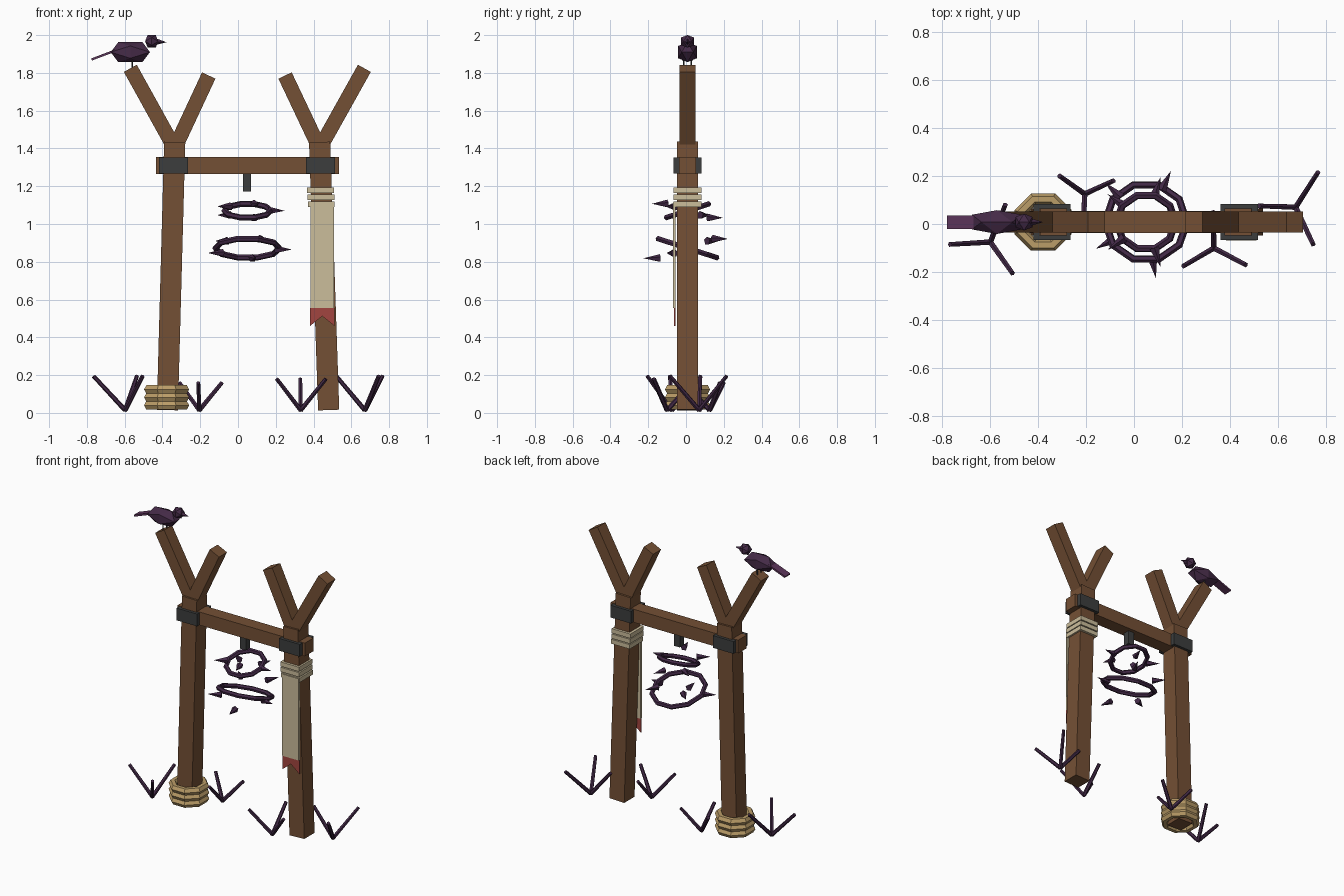
import bpy, bmesh, math
from mathutils import Vector, Matrix

if "Cube" in bpy.data.objects:
    bpy.data.objects.remove(bpy.data.objects["Cube"])

YC = 0.008  # depth of the frame's middle plane


def material(name, rgb):
    m = bpy.data.materials.new(name)
    m.use_nodes = True
    m.diffuse_color = (*rgb, 1)
    m.node_tree.nodes["Principled BSDF"].inputs["Base Color"].default_value = (*rgb, 1)
    return m


WOOD = material("brown wood", (0.175, 0.08, 0.035))
IRON = material("dark iron", (0.045, 0.048, 0.048))
CLOTH = material("cream cloth", (0.60, 0.51, 0.33))
RED = material("faded red", (0.36, 0.06, 0.05))
ROPE = material("tan rope", (0.50, 0.34, 0.14))
THORN = material("thorn purple", (0.055, 0.022, 0.062))
FEATHER = material("plumage purple", (0.060, 0.024, 0.064))
TAIL = material("tail purple", (0.105, 0.035, 0.10))


def finish(bm, name, mat):
    bmesh.ops.recalc_face_normals(bm, faces=bm.faces)
    mesh = bpy.data.meshes.new(name)
    bm.to_mesh(mesh)
    bm.free()
    mesh.materials.append(mat)
    ob = bpy.data.objects.new(name, mesh)
    bpy.context.collection.objects.link(ob)
    return ob


def box(name, center, size, mat, turn=0):
    bm = bmesh.new()
    bmesh.ops.create_cube(bm, size=1, matrix=Matrix.Translation(center)
                          @ Matrix.Rotation(turn, 4, 'Y') @ Matrix.Diagonal((*size, 1)))
    return finish(bm, name, mat)


def beam(name, x0, z0, x1, z1, wide, deep, mat):
    """Rectangular bar between two points of the frame plane."""
    dx, dz = x1 - x0, z1 - z0
    return box(name, ((x0 + x1) / 2, YC, (z0 + z1) / 2),
               (wide, deep, math.hypot(dx, dz)), mat, math.atan2(dx, dz))


def stick(bm, p, q, r0, r1, sides):
    """Round bar or spike from p to q."""
    p, q = Vector(p), Vector(q)
    d = q - p
    bmesh.ops.create_cone(bm, cap_ends=True, segments=sides, radius1=r0, radius2=r1,
                          depth=d.length, matrix=Matrix.Translation((p + q) / 2)
                          @ d.to_track_quat('Z', 'Y').to_matrix().to_4x4())


def torus(name, loc, major, minor, segs, mat, rot=(0, 0, 0)):
    bpy.ops.mesh.primitive_torus_add(location=loc, rotation=rot, major_radius=major,
                                     minor_radius=minor, major_segments=segs, minor_segments=6)
    ob = bpy.context.object
    ob.name = name
    ob.data.materials.append(mat)
    return ob


# Forked posts
for side, foot, top, outer, inner in (("right", -0.374, -0.335, -0.57, -0.155),
                                      ("left", 0.48, 0.432, 0.669, 0.249)):
    beam(side + "_post", foot, 0.015, top, 1.434, 0.112, 0.112, WOOD)
    beam(side + "_outer_fork", top, 1.40, outer, 1.824, 0.078, 0.086, WOOD)
    beam(side + "_inner_fork", top, 1.40, inner, 1.786, 0.078, 0.086, WOOD)

# Crossbeam, iron brackets and hook
box("crossbeam", (0.05, YC, 1.31), (0.968, 0.092, 0.09), WOOD)
for side, x in (("right", -0.341), ("left", 0.437)):
    box(side + "_bracket", (x, YC, 1.31), (0.155, 0.15, 0.084), IRON)
box("hook", (0.048, YC, 1.22), (0.044, 0.044, 0.095), IRON)

# Two tilted hoops, each with five spikes set around it
for name, z, major, tilt, start, inner, tip in (("upper", 1.07, 0.122, 0.31, 0, 0.112, 0.197),
                                                ("lower", 0.872, 0.17, -0.31, 64, 0.148, 0.237)):
    torus(name + "_hoop", (0.05, YC, z), major, 0.016, 10, THORN, (tilt, 0, 0))
    bm = bmesh.new()
    for k in range(5):
        a = math.radians(start + 72 * k)
        d = Vector((math.cos(a), math.sin(a), 0))
        c = Vector((0.05, YC, z - math.tan(tilt) * d.y * major))
        stick(bm, c + d * inner, c + d * tip, 0.022, 0, 5)
    finish(bm, name + "_hoop_spikes", THORN)

# Cloth wrap on the left post
for i in range(3):
    box("cloth_wrap_%d" % (i + 1), (0.437 + 0.002 * i, YC, 1.178 - 0.037 * i),
        (0.142, 0.146, 0.03), CLOTH)

# Hanging banner with a notched red end
box("banner", (0.446, -0.062, 0.835), (0.126, 0.014, 0.56), CLOTH)
bm = bmesh.new()
tail = [(0.381, 0.555), (0.511, 0.555), (0.511, 0.46), (0.446, 0.512), (0.381, 0.46)]
face = bm.faces.new([bm.verts.new((x, -0.064, z)) for x, z in tail])
ext = bmesh.ops.extrude_face_region(bm, geom=[face])
bmesh.ops.translate(bm, vec=(0, 0.008, 0),
                    verts=[v for v in ext["geom"] if isinstance(v, bmesh.types.BMVert)])
finish(bm, "banner_end", RED)

# Rope coil round the foot of the right post
for i in range(3):
    torus("rope_coil_%d" % (i + 1), (-0.378, YC, 0.04 + 0.042 * i), 0.103, 0.026, 8, ROPE,
          (0, 0, math.pi / 8))

# Thorny sprouts: a base point, then three tips each
sprouts = [((-0.597, -0.075), 0.19, (-0.765, -0.085), (-0.505, -0.205), (-0.535, 0.08)),
           ((-0.205, 0.125), 0.155, (-0.31, 0.2), (-0.085, 0.18), (-0.21, -0.01)),
           ((0.332, -0.1), 0.175, (0.205, -0.175), (0.465, -0.17), (0.33, 0.05)),
           ((0.672, 0.07), 0.19, (0.765, 0.215), (0.745, -0.085), (0.52, 0.075))]
for i, (base, height, *tips) in enumerate(sprouts):
    bm = bmesh.new()
    for t in tips:
        stick(bm, (*base, 0.014), (*t, height + 0.005), 0.013, 0.011, 6)
    finish(bm, "sprout_%d" % (i + 1), THORN)


def faceted_ball(name, center, radii, mat):
    """Twenty-sided ball with an edge along the top."""
    g = (1 + 5 ** 0.5) / 2
    n = math.hypot(1, g)
    bm = bmesh.new()
    for a in (-1, 1):
        for b in (-g, g):
            for p in ((a, 0, b), (0, b, a), (b, a, 0)):
                bm.verts.new([c + r * v / n for c, r, v in zip(center, radii, p)])
    bmesh.ops.convex_hull(bm, input=bm.verts)
    return finish(bm, name, mat)


# Perched bird
faceted_ball("bird_body", (-0.57, YC, 1.91), (0.122, 0.058, 0.062), FEATHER)
faceted_ball("bird_head", (-0.457, YC, 1.967), (0.041, 0.041, 0.039), FEATHER)
bm = bmesh.new()
stick(bm, (-0.43, YC, 1.965), (-0.378, YC, 1.962), 0.016, 0, 4)
finish(bm, "bird_beak", FEATHER)
beam("bird_tail", -0.775, 1.871, -0.64, 1.922, 0.012, 0.056, TAIL)
bm = bmesh.new()
for y in (-0.02, 0.02):
    stick(bm, (-0.56, YC + y, 1.81), (-0.56, YC + y, 1.87), 0.004, 0.004, 5)
finish(bm, "bird_legs", IRON)
